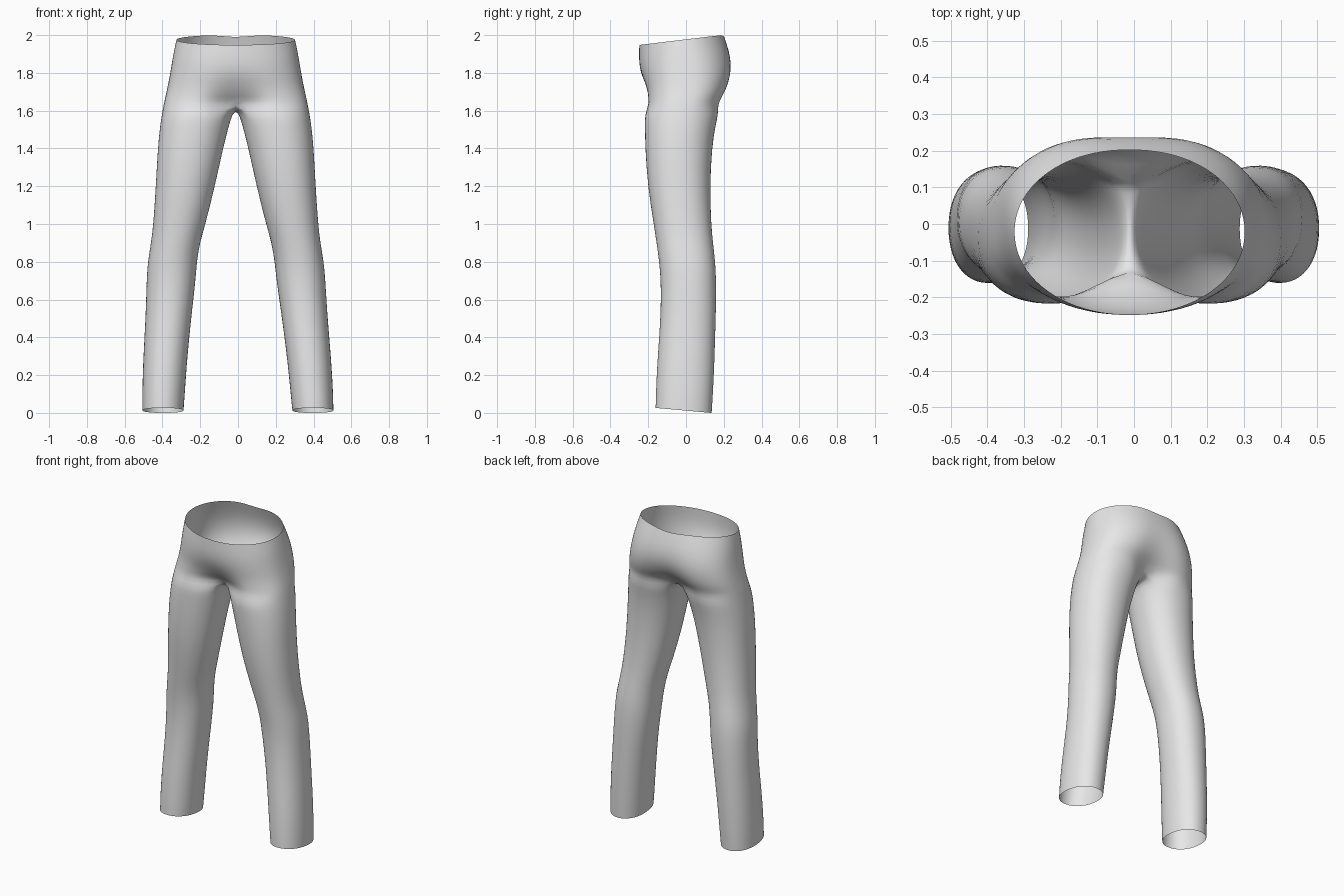
import bpy, bmesh, math

if "Cube" in bpy.data.objects:
    bpy.data.objects.remove(bpy.data.objects["Cube"])

ARC, INNER = 20, 10          # segments on the outer arc and along the inseam

# Leg rows: z, outer x, inner x, front y, back y, tilt of the row
LEG = [
    (0.012, .506, .288, -.162, .137, -.09),
    (0.10, .506, .280, -.160, .143, -.05),
    (0.25, .500, .268, -.154, .151, 0),
    (0.40, .490, .252, -.143, .155, 0),
    (0.55, .480, .234, -.134, .160, 0),
    (0.70, .474, .214, -.134, .161, 0),
    (0.80, .467, .206, -.143, .156, 0),
    (0.90, .449, .190, -.157, .144, 0),
    (1.00, .437, .160, -.172, .134, 0),
    (1.20, .424, .110, -.204, .128, 0),
    (1.40, .414, .067, -.217, .138, 0),
    (1.52, .402, .036, -.219, .157, 0),
    (1.58, .392, .018, -.220, .173, 0),
]
# Hip rows: z, half width, front y, back y, front dip, back dip, squareness, tilt
HIP = [
    (1.635, .382, -.221, .192, .110, .095, 2.6, 0),
    (1.675, .373, -.221, .213, .060, .060, 2.6, 0),
    (1.72, .363, -.224, .234, .026, .035, 2.5, 0),
    (1.78, .351, -.237, .250, .006, .018, 2.4, .02),
    (1.84, .341, -.246, .249, 0, .010, 2.3, .05),
    (1.90, .331, -.250, .233, 0, .006, 2.2, .09),
    (1.975, .315, -.248, .205, 0, .002, 2.05, .12),
]


def spow(v, e):
    return math.copysign(abs(v) ** e, v)


def leg_row(z, out, inn, front, back, tilt):
    """Closed ring: outer arc first, then the inseam side from back to front."""
    cx, rx, cy, ry = (out + inn) / 2, (out - inn) / 2, (front + back) / 2, (back - front) / 2
    half = math.radians(135)
    angles = [-half + 2 * half * i / ARC for i in range(ARC + 1)]
    gap = 2 * math.pi - 2 * half
    angles += [half + gap * i / INNER for i in range(1, INNER)]
    pts = []
    for a in angles:
        y = cy + ry * spow(math.sin(a), .92)
        pts.append((cx + rx * spow(math.cos(a), .92), y, z + tilt * y))
    return pts


def hip_row(z, w, front, back, fdip, bdip, n, tilt):
    """Open arc from front centre around the side to back centre."""
    cy, ry = (front + back) / 2, (back - front) / 2
    pts = []
    for i in range(ARC + 1):
        a = math.pi * (i / ARC - .5)
        x = w * abs(math.cos(a)) ** (2 / n) if 0 < i < ARC else 0
        y = cy + ry * spow(math.sin(a), 2 / n)
        k = math.exp(-(x / .12) ** 2) * abs(math.sin(a))
        y += k * (fdip if a < 0 else -bdip)
        pts.append((x, y, z + tilt * (y - cy)))
    return pts


bm = bmesh.new()
for side in (1, -1):
    def add(pts):
        return [bm.verts.new((side * x, y, z)) for x, y, z in pts]

    def bridge(lo, hi, closed):
        n = len(lo)
        for i in range(n if closed else n - 1):
            j = (i + 1) % n
            f = [lo[i], lo[j], hi[j], hi[i]]
            bm.faces.new(f if side > 0 else f[::-1])

    legs = [add(leg_row(*r)) for r in LEG]
    for lo, hi in zip(legs, legs[1:]):
        bridge(lo, hi, True)
    # Crotch seam hangs between the front and back centre of the lowest hip row
    hips = [add(hip_row(*r)) for r in HIP]
    yb, yf, zs = hips[0][-1].co.y, hips[0][0].co.y, HIP[0][0]
    seam = []
    for i in range(1, INNER):
        t = i / INNER
        seam.append((0, yb + (yf - yb) * t, zs - .037 * math.sin(math.pi * t)))
    bridge(legs[-1], hips[0] + add(seam), True)
    for lo, hi in zip(hips, hips[1:]):
        bridge(lo, hi, False)

bmesh.ops.remove_doubles(bm, verts=bm.verts, dist=1e-4)

# Slight natural lean of the hips to one side, and the wavy back waistline
for v in bm.verts:
    if v.co.z > 1.9 and v.co.y > 0:
        v.co.z -= .012 * math.exp(-(v.co.x / .09) ** 2) * (v.co.z - 1.9) / .1
    v.co.x -= .012 * min(1, v.co.z / .8)

mesh = bpy.data.meshes.new("trousers")
bm.to_mesh(mesh)
bm.free()
trousers = bpy.data.objects.new("trousers", mesh)
bpy.context.collection.objects.link(trousers)

cloth = bpy.data.materials.new("light grey cloth")
cloth.diffuse_color = (.8, .8, .8, 1)
cloth.use_nodes = True
cloth.node_tree.nodes["Principled BSDF"].inputs["Base Color"].default_value = cloth.diffuse_color
mesh.materials.append(cloth)
mesh.polygons.foreach_set("use_smooth", [True] * len(mesh.polygons))

smooth = trousers.modifiers.new("smooth", 'SUBSURF')
smooth.levels = smooth.render_levels = 1
